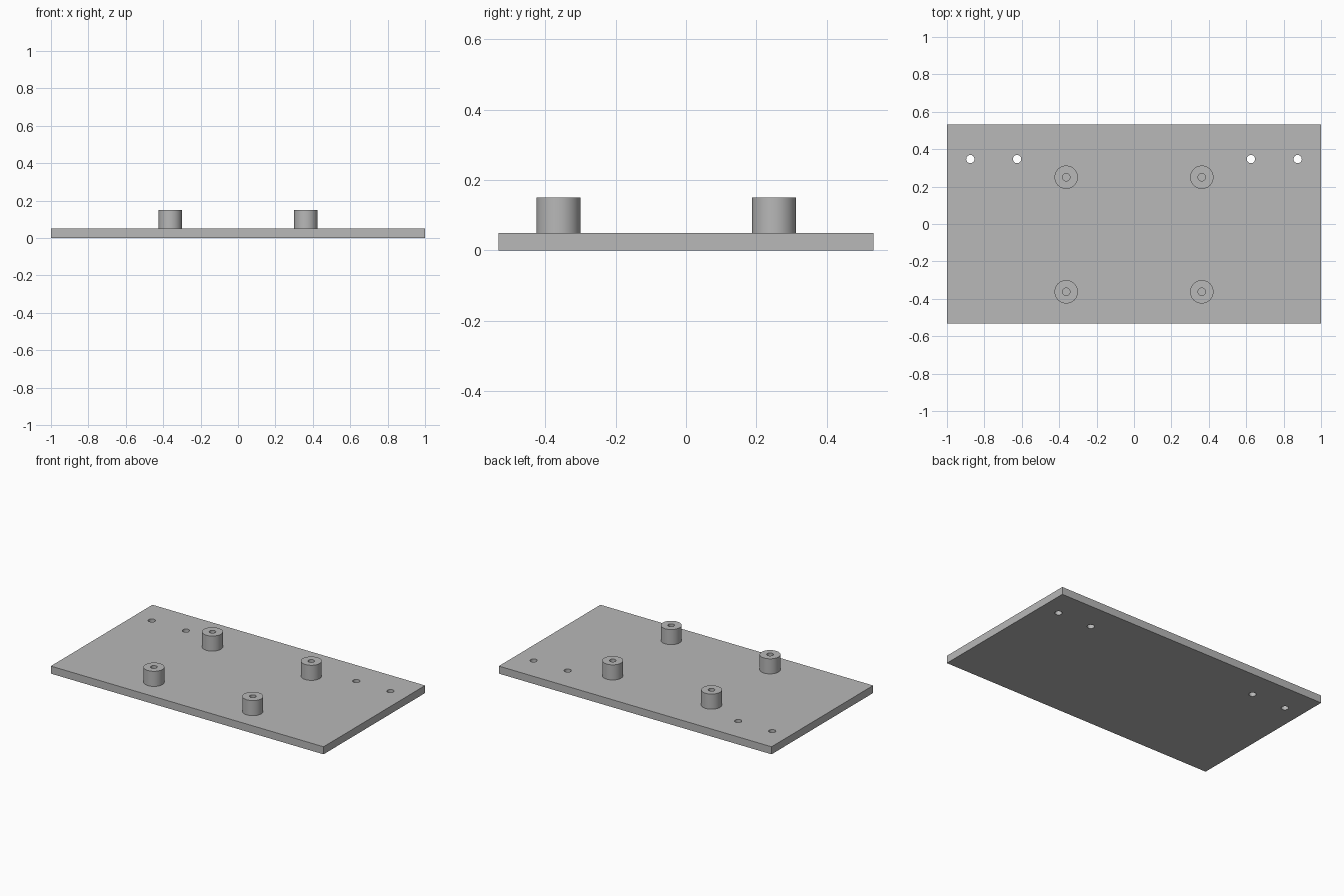
import bpy, bmesh, math
from mathutils import Matrix, Vector

if "Cube" in bpy.data.objects:
    bpy.data.objects.remove(bpy.data.objects["Cube"], do_unlink=True)

LENGTH, DEPTH, THICK = 2.0, 1.064, 0.05
BOSS_R, BOSS_TOP, BORE_R = 0.0625, 0.15, 0.02
HOLE_R, HOLE_Y = 0.022, 0.347
SEGMENTS = 48

grey = bpy.data.materials.new("plain grey")
grey.use_nodes = True
colour = (0.48, 0.48, 0.48, 1)
grey.diffuse_color = colour
grey.node_tree.nodes["Principled BSDF"].inputs["Base Color"].default_value = colour


def make_object(name, bm, location=(0, 0, 0)):
    bmesh.ops.recalc_face_normals(bm, faces=bm.faces)
    mesh = bpy.data.meshes.new(name)
    bm.to_mesh(mesh)
    bm.free()
    mesh.materials.append(grey)
    obj = bpy.data.objects.new(name, mesh)
    obj.location = location
    bpy.context.collection.objects.link(obj)
    return obj


def smooth(obj):
    bpy.ops.object.select_all(action='DESELECT')
    obj.select_set(True)
    bpy.context.view_layer.objects.active = obj
    bpy.ops.object.shade_smooth_by_angle(angle=math.radians(30))


# Base plate
bm = bmesh.new()
bmesh.ops.create_cube(bm, size=1, matrix=Matrix.Translation((0, 0, THICK / 2))
                      @ Matrix.Diagonal((LENGTH, DEPTH, THICK, 1)))
plate = make_object("base_plate", bm)

# Four through holes along the back edge
bm = bmesh.new()
for x in (-0.875, -0.625, 0.625, 0.875):
    bmesh.ops.create_cone(bm, cap_ends=True, segments=SEGMENTS, radius1=HOLE_R,
                          radius2=HOLE_R, depth=THICK * 3,
                          matrix=Matrix.Translation((x, HOLE_Y, THICK / 2)))
cutter = make_object("hole_cutter", bm)
cutter.hide_render = True
cut = plate.modifiers.new("holes", 'BOOLEAN')
cut.operation = 'DIFFERENCE'
cut.solver = 'EXACT'
cut.object = cutter
bpy.context.view_layer.objects.active = plate
bpy.ops.object.modifier_apply(modifier=cut.name)
bpy.data.objects.remove(cutter, do_unlink=True)
smooth(plate)


# Hollow standoffs, turned from a closed wall section
def standoff(name, x, y):
    bm = bmesh.new()
    height = BOSS_TOP - THICK
    section = [(BORE_R, 0), (BOSS_R, 0), (BOSS_R, height), (BORE_R, height)]
    verts = [bm.verts.new((r, 0, z)) for r, z in section]
    edges = [bm.edges.new((verts[i], verts[i - 1])) for i in range(len(verts))]
    bmesh.ops.spin(bm, geom=verts + edges, cent=Vector(), axis=(0, 0, 1),
                   angle=math.tau, steps=SEGMENTS)
    bmesh.ops.remove_doubles(bm, verts=bm.verts, dist=1e-5)
    smooth(make_object(name, bm, (x, y, THICK)))


for row, y in (("front", -0.3625), ("back", 0.25)):
    for side, x in (("right", -0.3625), ("left", 0.3625)):
        standoff(f"{row}_{side}_standoff", x, y)
